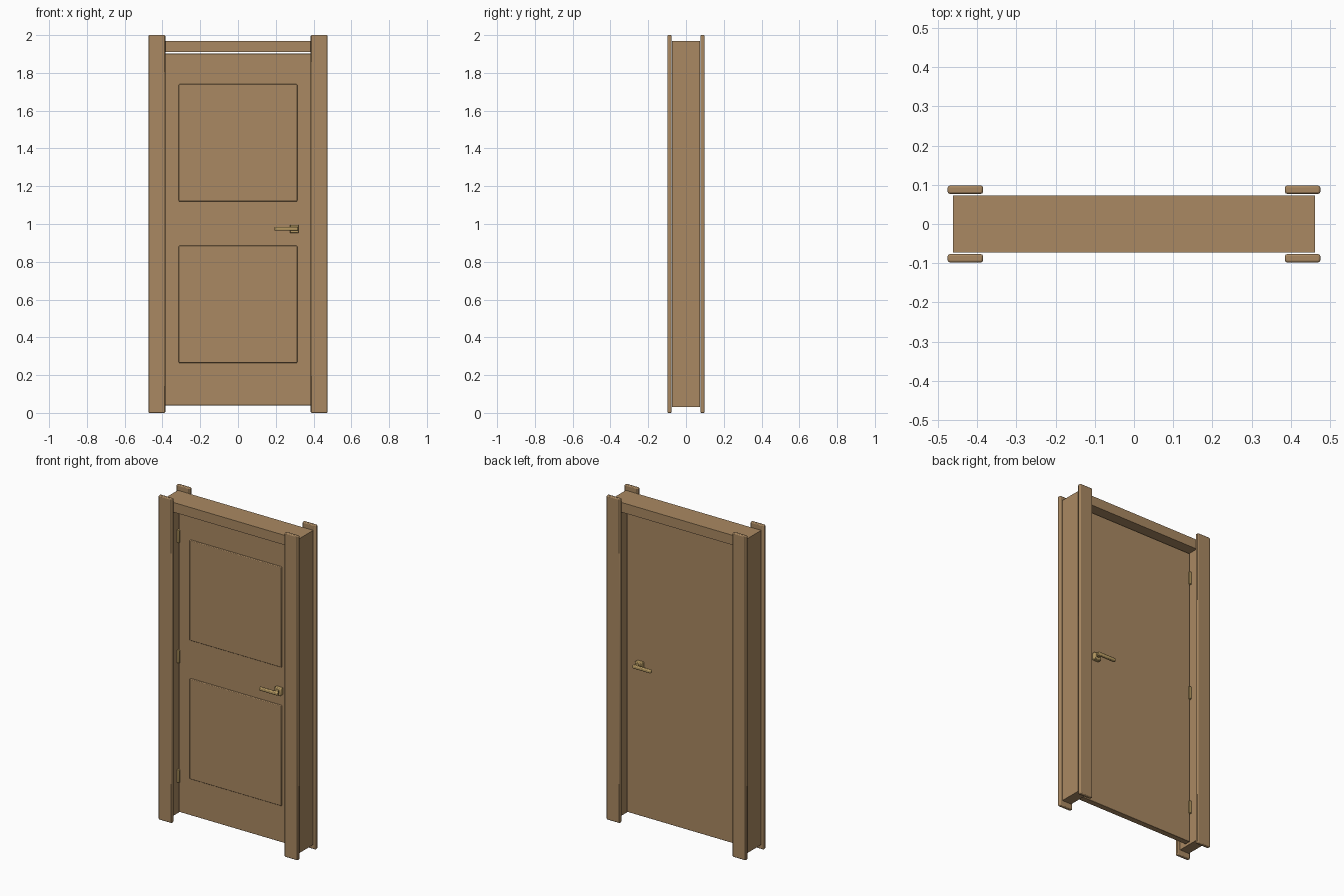
import bpy

cube = bpy.data.objects.get("Cube")
if cube:
    bpy.data.objects.remove(cube, do_unlink=True)


def make_material(name, color):
    mat = bpy.data.materials.new(name)
    mat.use_nodes = True
    mat.diffuse_color = color
    mat.node_tree.nodes["Principled BSDF"].inputs["Base Color"].default_value = color
    return mat


wood = make_material("brown wood", (0.40, 0.25, 0.122, 1))
brass = make_material("brass", (0.48, 0.33, 0.125, 1))


def box(name, x, y, z, mat, bevel=0.0, segments=2):
    """Box between pairs of x, y and z limits, with softened edges."""
    bpy.ops.mesh.primitive_cube_add(size=1)
    obj = bpy.context.object
    obj.name = name
    for i, (a, b) in enumerate((x, y, z)):
        lo, hi = min(a, b), max(a, b)
        for v in obj.data.vertices:
            v.co[i] = hi if v.co[i] > 0 else lo
    obj.data.materials.append(mat)
    if bevel:
        mod = obj.modifiers.new("Bevel", "BEVEL")
        mod.width = bevel
        mod.segments = segments
        bpy.ops.object.shade_smooth_by_angle()
    return obj


DEPTH = 0.073     # half depth of the frame
OUTER = 0.462     # half width of the frame
INNER = 0.398     # half width of the opening
SLAB = 0.018      # half thickness of the door

# Frame: two jambs and a head
for side, s in (("left", 1), ("right", -1)):
    box(side + "_jamb", (s * INNER, s * OUTER), (-DEPTH, DEPTH), (0.03, 1.97), wood)
box("head", (-INNER, INNER), (-DEPTH, DEPTH), (1.91, 1.97), wood)

# Casing strips on both faces of the frame
for face, f in (("front", -1), ("back", 1)):
    for side, s in (("left", 1), ("right", -1)):
        box(f"{face}_{side}_casing", (s * 0.385, s * 0.475),
            (f * 0.077, f * 0.098), (0, 2), wood, 0.005)

# Door slab with two raised panels on the front
box("door_slab", (-0.391, 0.391), (-SLAB, SLAB), (0.04, 1.902), wood, 0.001, 1)
for name, z in (("lower_panel", (0.265, 0.885)), ("upper_panel", (1.12, 1.74))):
    box(name, (-0.314, 0.314), (-SLAB - 0.007, -SLAB + 0.004), z, wood, 0.004)

# Hinges along the right edge
for name, z in (("bottom", 0.262), ("middle", 1.0), ("top", 1.742)):
    box(name + "_hinge", (-0.401, -0.383), (-0.028, 0.028),
        (z - 0.039, z + 0.039), brass, 0.002)

# Lever handle on each face: rose, spindle and lever
for face, f in (("front", -1), ("back", 1)):
    box(face + "_rose", (0.275, 0.32), (f * 0.014, f * 0.042), (0.952, 0.996), brass, 0.004)
    box(face + "_spindle", (0.291, 0.309), (f * 0.04, f * 0.06), (0.966, 0.984), brass)
    box(face + "_lever", (0.192, 0.318), (f * 0.054, f * 0.073), (0.965, 0.985), brass, 0.005)
